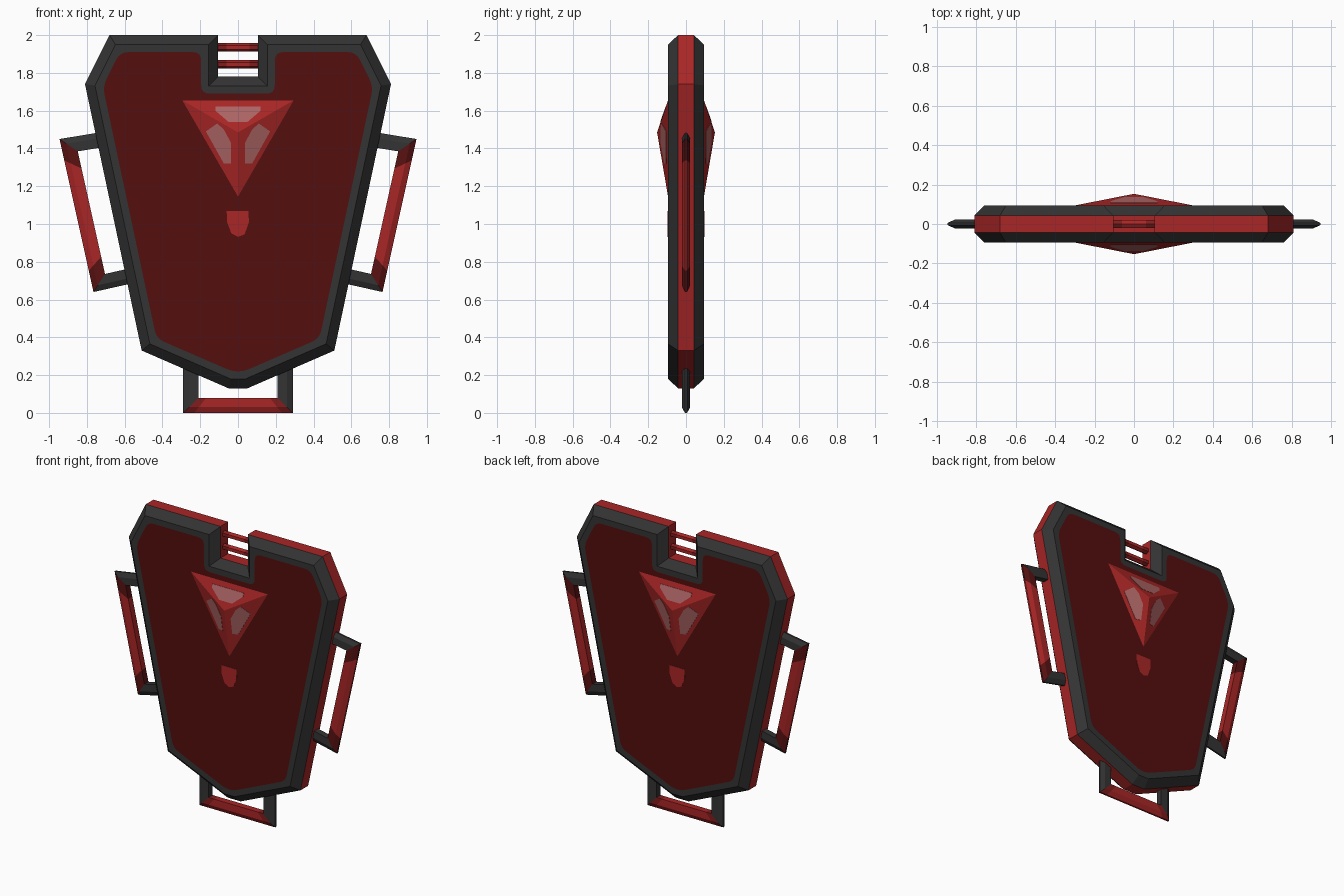
import bpy, bmesh, math
from mathutils import Vector

cube = bpy.data.objects.get("Cube")
if cube:
    bpy.data.objects.remove(cube)


def material(name, r, g, b):
    m = bpy.data.materials.new(name)
    m.use_nodes = True
    m.diffuse_color = (r, g, b, 1)
    m.node_tree.nodes["Principled BSDF"].inputs["Base Color"].default_value = (r, g, b, 1)
    return m


CHARCOAL = material("charcoal", .033, .033, .033)
RED = material("red", .40, .019, .019)
DARK_RED = material("dark red", .09, .0044, .0044)
MAROON = material("maroon", .10, .006, .006)
MID_RED = material("mid red", .22, .012, .012)
PALE = material("pale red", .42, .13, .13)


def finish(name, bm, mats):
    bmesh.ops.recalc_face_normals(bm, faces=bm.faces)
    me = bpy.data.meshes.new(name)
    bm.to_mesh(me)
    bm.free()
    for m in mats:
        me.materials.append(m)
    ob = bpy.data.objects.new(name, me)
    bpy.context.collection.objects.link(ob)
    return ob


def inset(pts, d, closed=True):
    """Offset a path to its left by d with mitred corners."""
    out, n = [], len(pts)
    for i, p in enumerate(pts):
        a = (p - pts[i - 1]).normalized() if closed or i else None
        b = (pts[(i + 1) % n] - p).normalized() if closed or i < n - 1 else None
        a, b = a or b, b or a
        na, nb = Vector((-a.y, a.x)), Vector((-b.y, b.x))
        out.append(p + (na + nb) * d / (1 + na.dot(nb)))
    return out


def rounded(pts, radius, steps=4):
    """Return a list of curve points for every corner."""
    corners = []
    for i, p in enumerate(pts):
        a, b = pts[i - 1] - p, pts[(i + 1) % len(pts)] - p
        a = a.normalized() * min(radius, a.length * .4)
        b = b.normalized() * min(radius, b.length * .4)
        ts = [k / steps for k in range(steps + 1)]
        corners.append([p + a * (1 - t) ** 2 + b * t ** 2 for t in ts])
    return corners


def loft(bm, sections, colours):
    """Skin equal closed sections and cap both ends."""
    rings = [[bm.verts.new(v) for v in s] for s in sections]
    n = len(rings[0])
    for r0, r1, c in zip(rings, rings[1:], colours):
        for k in range(n):
            f = bm.faces.new((r0[k], r0[(k + 1) % n], r1[(k + 1) % n], r1[k]))
            f.material_index = c
    bm.faces.new(rings[0]).material_index = colours[0]
    bm.faces.new(rings[-1]).material_index = colours[-1]


# Shield body: red rim, bevelled charcoal frame, flush rounded panels
right = [(.05, .13), (.51, .33), (.81, 1.74), (.68, 2.0), (.105, 2.0), (.105, 1.78)]
outline = [Vector(p) for p in right] + [Vector((-x, z)) for x, z in reversed(right)]
FACE_Y, RIM_Y = .095, .042
bevel = inset(outline, .05)
panel = rounded(inset(outline, .09), .045)
bm = bmesh.new()
n = len(outline)
rims = []
for s in (-1, 1):
    rim = [bm.verts.new((p.x, s * RIM_Y, p.y)) for p in outline]
    edge = [bm.verts.new((p.x, s * FACE_Y, p.y)) for p in bevel]
    arcs = [[bm.verts.new((p.x, s * FACE_Y, p.y)) for p in c] for c in panel]
    for i in range(n):
        j = (i + 1) % n
        bm.faces.new((rim[i], rim[j], edge[j], edge[i]))
        bm.faces.new((edge[i], edge[j], arcs[j][0], arcs[i][-1]))
        for v, w in zip(arcs[i], arcs[i][1:]):
            bm.faces.new((edge[i], v, w))
    bm.faces.new([v for c in arcs for v in c]).material_index = 2
    rims.append(rim)
for i in range(n):
    j = (i + 1) % n
    bm.faces.new((rims[0][i], rims[0][j], rims[1][j], rims[1][i])).material_index = 1
finish("shield_body", bm, [CHARCOAL, RED, DARK_RED])


# Handles: mitred brackets with a ridged outer edge
PROFILE = [(0, .006), (.03, .022), (.08, .022)]


def handle(name, path, end, end_mat):
    path = [Vector(p) for p in path]
    rails = [(inset(path, w, False), y) for w, y in PROFILE]
    loop = [(r, -y) for r, y in rails] + [(r, y) for r, y in reversed(rails)]
    s = [[Vector((r[i].x, y, r[i].y)) for r, y in loop] for i in range(4)]

    def between(t):
        return [a.lerp(b, t) for a, b in zip(s[1], s[2])]

    bm = bmesh.new()
    loft(bm, [s[0], s[1], between(end), between(1 - end), s[2], s[3]], [0, 2, 1, 2, 0])
    finish(name, bm, [CHARCOAL, RED, end_mat])


side = [(.52, .695), (.765, .64), (.945, 1.45), (.70, 1.49)]
handle("left_handle", side, .14, MAROON)
handle("right_handle", [(-x, z) for x, z in reversed(side)], .14, MAROON)
handle("bottom_handle", [(-.29, .3), (-.29, 0), (.29, 0), (.29, .3)], .1, MID_RED)

# Rungs across the top notch
for name, z in (("upper_rung", 1.935), ("lower_rung", 1.845)):
    ring = [(.022 * math.cos(k * math.pi / 3), .022 * math.sin(k * math.pi / 3)) for k in range(6)]
    bm = bmesh.new()
    loft(bm, [[(x, b, z + a) for a, b in ring] for x in (-.11, -.06, .06, .11)], [1, 0, 1])
    finish(name, bm, [RED, MID_RED])

# Emblems on both faces: pyramid gem, pale facets, small drop
GEM_Z, IN_R, GEM_H = 1.485, .17, .058
BASE = [(-.295, 1.655), (.295, 1.655), (0, 1.145)]
TOP_FACET = [(-.12, 1.622), (.12, 1.622), (.12, 1.6), (.05, 1.54), (-.05, 1.54), (-.12, 1.6)]
SIDE_FACET = [(-.17, 1.49), (-.11, 1.532), (-.075, 1.5), (-.037, 1.43), (-.037, 1.32), (-.075, 1.32)]
DROP = [(-.06, 1.07), (.055, 1.07), (.058, 1.01), (.035, .945), (0, .932), (-.035, .95), (-.058, 1.01)]


def gem_depth(x, z):
    h = z - GEM_Z
    d = max(h, abs(x) * math.cos(math.pi / 6) - h / 2)
    return FACE_Y + GEM_H * (1 - d / IN_R)


for name, s in (("front", -1), ("back", 1)):
    bm = bmesh.new()
    base = [bm.verts.new((-s * x, s * FACE_Y, z)) for x, z in BASE]
    apex = bm.verts.new((0, s * (FACE_Y + GEM_H), GEM_Z))
    for i in range(3):
        bm.faces.new((base[i - 1], base[i], apex))
    bm.faces.new(base)
    finish(name + "_gem", bm, [RED])

    # Thin plates that follow the surface below
    def plate(label, pts, depth, mat):
        bm = bmesh.new()
        sections = [[(-s * x, s * (depth(x, z) + o), z) for x, z in pts] for o in (-.002, .002)]
        loft(bm, sections, [0])
        finish(name + label, bm, [mat])

    plate("_top_facet", TOP_FACET, gem_depth, PALE)
    plate("_side_facet_a", SIDE_FACET, gem_depth, PALE)
    plate("_side_facet_b", [(-x, z) for x, z in SIDE_FACET], gem_depth, PALE)
    plate("_drop", DROP, lambda x, z: FACE_Y, RED)
